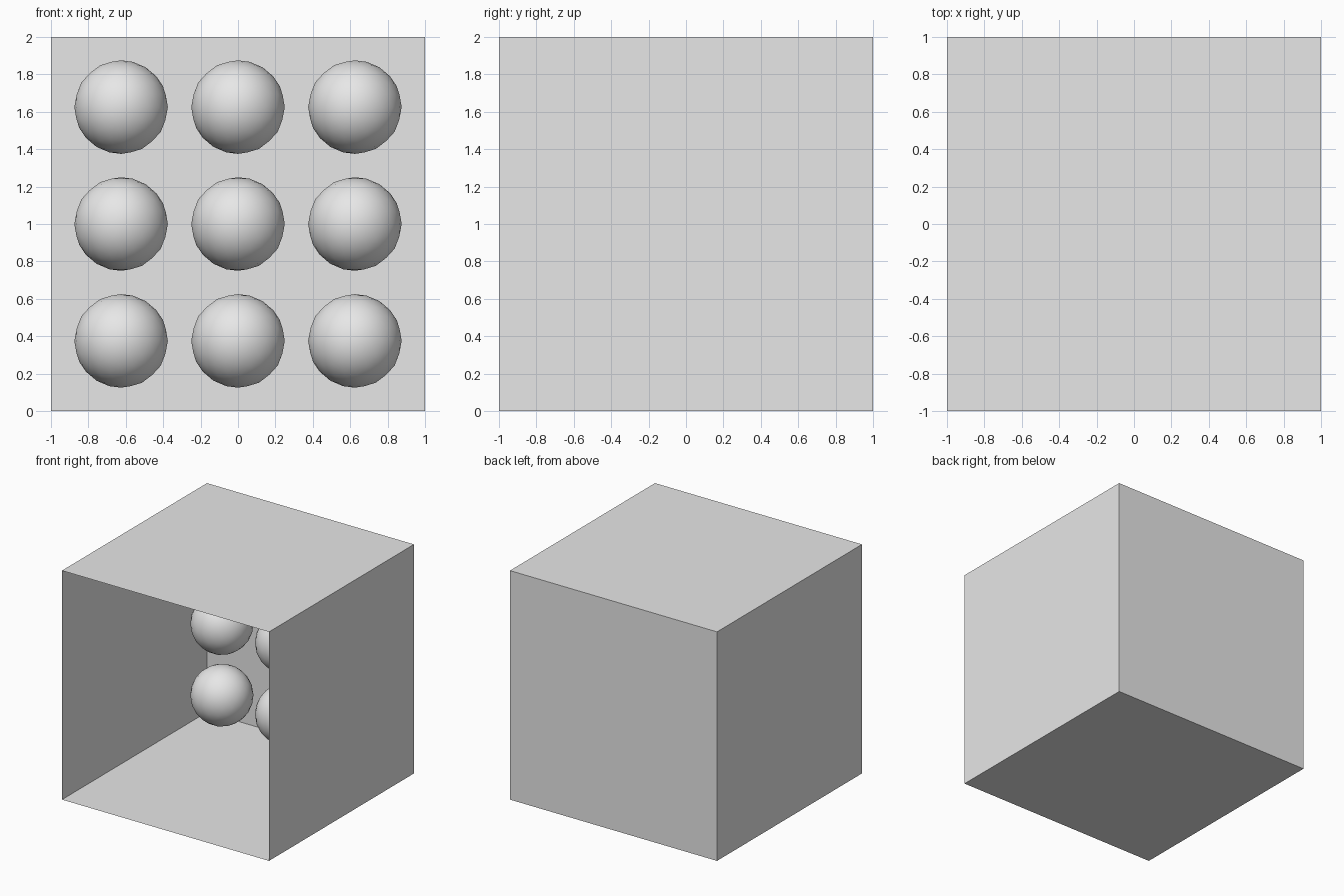
import bpy
import bmesh

cube = bpy.data.objects.get("Cube")
if cube:
    bpy.data.objects.remove(cube)

# One neutral grey for everything
grey = bpy.data.materials.new("light_grey")
grey.use_nodes = True
grey.diffuse_color = (0.8, 0.8, 0.8, 1)
grey.node_tree.nodes["Principled BSDF"].inputs["Base Color"].default_value = grey.diffuse_color


def add_object(name, bm, location):
    mesh = bpy.data.meshes.new(name)
    bm.to_mesh(mesh)
    bm.free()
    mesh.materials.append(grey)
    obj = bpy.data.objects.new(name, mesh)
    obj.location = location
    bpy.context.collection.objects.link(obj)
    return obj


# Thin-walled box, open at the front
bm = bmesh.new()
bmesh.ops.create_cube(bm, size=2)
front = [f for f in bm.faces if f.normal.y < -0.9]
bmesh.ops.delete(bm, geom=front, context="FACES_ONLY")
add_object("open_box", bm, (0, 0, 1))

# Three by three grid of balls floating near the back wall
SPACING = 0.625
for row, height in enumerate(("bottom", "middle", "top")):
    for col, side in enumerate(("right", "centre", "left")):
        bm = bmesh.new()
        bmesh.ops.create_icosphere(bm, subdivisions=3, radius=0.25)
        for face in bm.faces:
            face.smooth = True
        add_object(f"ball_{height}_{side}", bm,
                   ((col - 1) * SPACING, 0.67, 1 + (row - 1) * SPACING))
